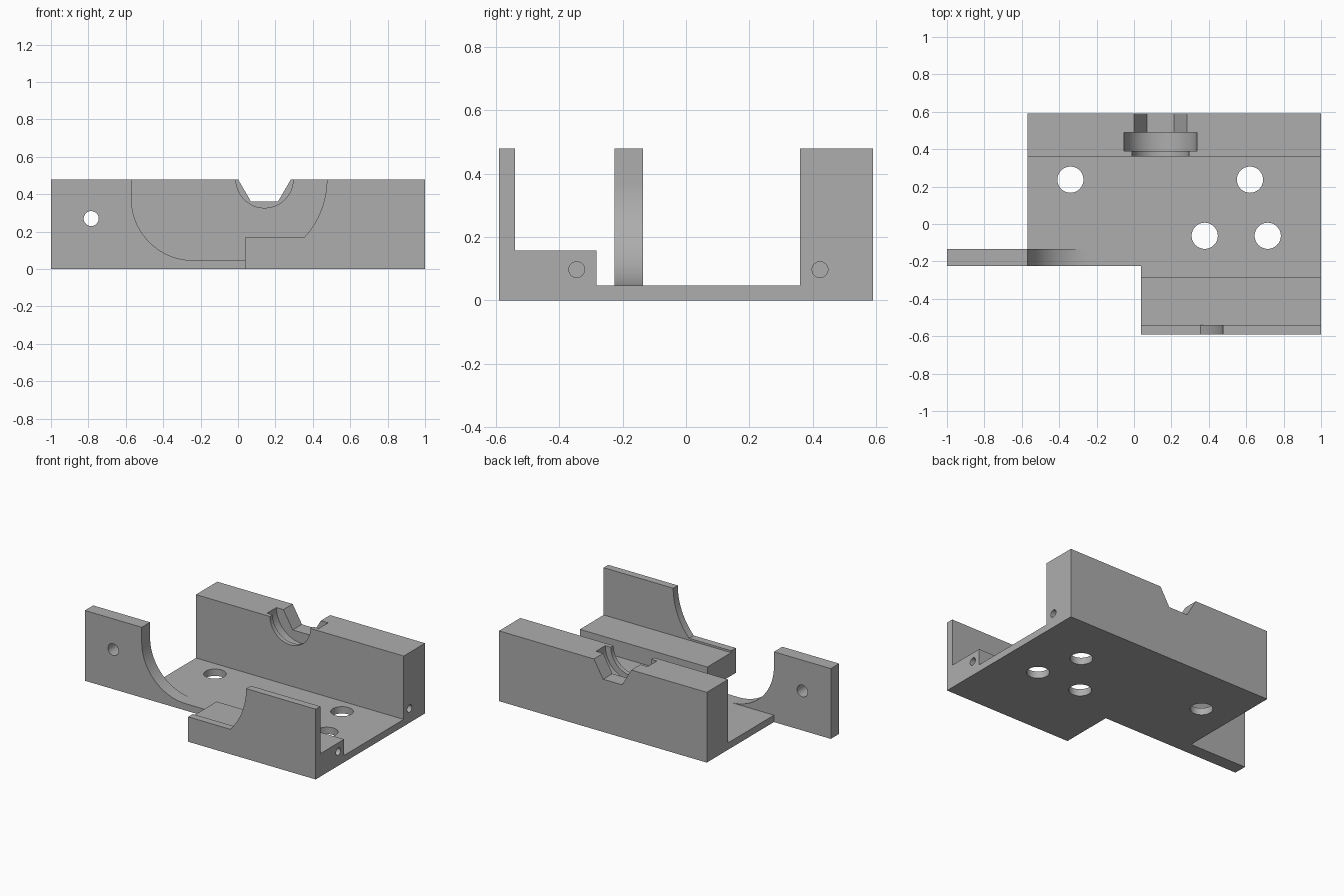
import bpy
import bmesh
from math import cos, sin, pi, radians, asin
from mathutils import Vector

if "Cube" in bpy.data.objects:
    bpy.data.objects.remove(bpy.data.objects["Cube"])

grey = bpy.data.materials.new("machined grey")
grey.use_nodes = True
COLOUR = (0.42, 0.42, 0.42, 1)
grey.diffuse_color = COLOUR
grey.node_tree.nodes["Principled BSDF"].inputs["Base Color"].default_value = COLOUR

# Each axis maps a profile point (u, v) and a depth w to a position
AXES = {
    "x": lambda u, v, w: Vector((w, u, v)),
    "y": lambda u, v, w: Vector((u, w, v)),
    "z": lambda u, v, w: Vector((u, v, w)),
}


def prism(name, axis, profile, start, end):
    """Extrude a closed profile along an axis."""
    place = AXES[axis]
    bm = bmesh.new()
    low = [bm.verts.new(place(u, v, start)) for u, v in profile]
    high = [bm.verts.new(place(u, v, end)) for u, v in profile]
    bm.faces.new(low)
    bm.faces.new(high)
    n = len(profile)
    for i in range(n):
        j = (i + 1) % n
        bm.faces.new((low[i], low[j], high[j], high[i]))
    bmesh.ops.recalc_face_normals(bm, faces=bm.faces)
    mesh = bpy.data.meshes.new(name)
    bm.to_mesh(mesh)
    bm.free()
    mesh.materials.append(grey)
    obj = bpy.data.objects.new(name, mesh)
    bpy.context.collection.objects.link(obj)
    return obj


def arc(cx, cy, r, a0, a1, n=32):
    angles = [a0 + (a1 - a0) * i / n for i in range(n + 1)]
    return [(cx + r * cos(a), cy + r * sin(a)) for a in angles]


def circle(cx, cy, r):
    return arc(cx, cy, r, 0, 2 * pi, 48)[:-1]


def rect(u0, u1, v0, v1):
    return [(u0, v0), (u1, v0), (u1, v1), (u0, v1)]


def combine(target, other, operation):
    """Apply a boolean and remove the helper."""
    mod = target.modifiers.new(operation, "BOOLEAN")
    mod.operation = operation
    mod.solver = "EXACT"
    mod.object = other
    bpy.context.view_layer.objects.active = target
    bpy.ops.object.modifier_apply(modifier=mod.name)
    bpy.data.objects.remove(other)


LEFT, STEP, RIGHT = -0.57, 0.037, 1.0
FRONT, BACK = -0.59, 0.59
TOP, FLOOR = 0.48, 0.047

# Base plate with one corner left out
outline = [(LEFT, BACK), (LEFT, -0.225), (STEP, -0.225),
           (STEP, FRONT), (RIGHT, FRONT), (RIGHT, BACK)]
body = prism("bracket_body", "z", outline, 0, FLOOR)

# Back wall and front ledge
parts = [
    prism("back_wall", "y", rect(LEFT, RIGHT, 0, TOP), 0.36, BACK),
    prism("front_ledge", "y", rect(STEP, RIGHT, 0, 0.157), -0.54, -0.283),
]

# Front plate with a concave shoulder
R = 0.46
shoulder = arc(0.475 - R, TOP, R, 0, -asin((TOP - 0.17) / R))
parts.append(prism("front_plate", "y",
                   [(STEP, 0), (RIGHT, 0), (RIGHT, TOP)] + shoulder + [(STEP, 0.17)],
                   FRONT, -0.54))

# Side tab sweeping down into the base
sweep = arc(-0.24, FLOOR + 0.33, 0.33, pi, 1.5 * pi)
parts.append(prism("side_tab", "y",
                   [(-0.24, 0), (-1, 0), (-1, TOP), (LEFT, TOP)] + sweep,
                   -0.225, -0.135))
for part in parts:
    combine(body, part, "UNION")

# Bearing seat: lip, wide groove and tapered rear opening
BORE = 0.142
cutters = [
    prism("lip_cut", "y", circle(BORE, TOP, 0.153), 0.3, 0.44),
    prism("groove_cut", "y", circle(BORE, TOP, 0.195), 0.39, 0.49),
    prism("rear_cut", "y", [(0, TOP), (0.07, 0.36), (0.213, 0.36), (0.283, TOP),
                            (0.283, 0.6), (0, 0.6)], 0.44, 0.7),
    prism("tab_hole", "y", circle(-0.785, 0.27, 0.04), -0.3, 0),
]
# Holes through the base
for x, y in [(-0.34, 0.237), (0.62, 0.237), (0.378, -0.063), (0.715, -0.063)]:
    cutters.append(prism("base_hole", "z", circle(x, y, 0.07), -0.1, 0.2))
# Blind holes in the side
for y in (-0.345, 0.423):
    cutters.append(prism("side_hole", "x", circle(y, 0.097, 0.025), 0.8, 1.1))
for cutter in cutters:
    combine(body, cutter, "DIFFERENCE")

# Merge flat regions and shade
bm = bmesh.new()
bm.from_mesh(body.data)
bmesh.ops.remove_doubles(bm, verts=bm.verts, dist=0.0001)
bmesh.ops.dissolve_limit(bm, angle_limit=radians(0.5), verts=bm.verts, edges=bm.edges)
bm.to_mesh(body.data)
bm.free()
body.select_set(True)
bpy.context.view_layer.objects.active = body
bpy.ops.object.shade_smooth_by_angle(angle=radians(30))
